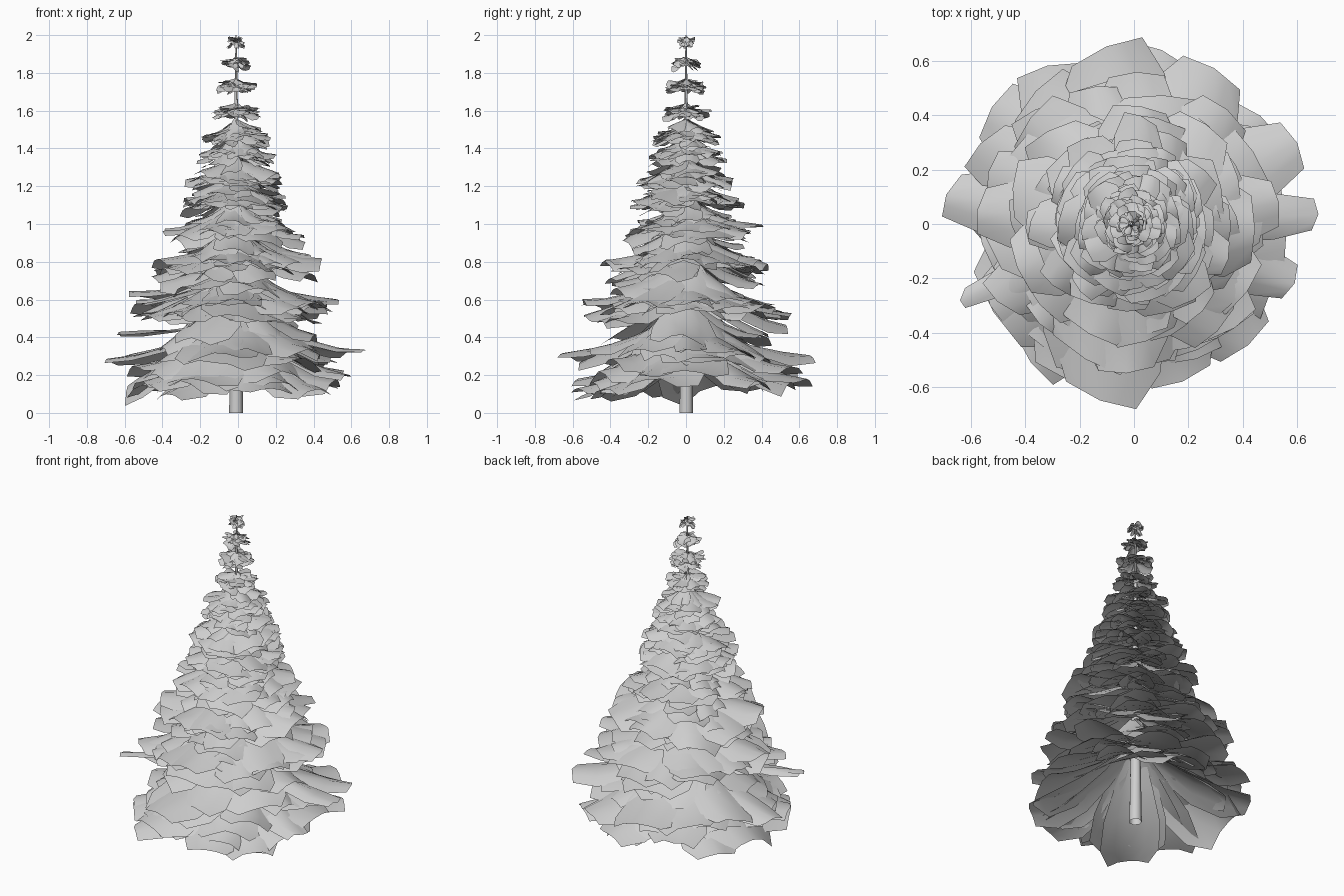
import bpy, bmesh, math, random

if "Cube" in bpy.data.objects:
    bpy.data.objects.remove(bpy.data.objects["Cube"])

random.seed(11)


def material(name, value):
    m = bpy.data.materials.new(name)
    m.diffuse_color = (value, value, value, 1)
    m.use_nodes = True
    m.node_tree.nodes["Principled BSDF"].inputs["Base Color"].default_value = m.diffuse_color
    return m


GREY = material("plain grey", 0.62)
CENTRE_X = -0.01

# Outline of one branch sheet: (distance along, relative half width)
OUTLINE = [(0.0, 0.25), (0.25, 0.65), (0.5, 0.95), (0.78, 1.0), (1.0, 0.68)]
ACROSS = [-1, -0.5, 0, 0.5, 1]


def branch_sheet(bm, azimuth, length, width, z_base, z_tip, curve, arch, twist):
    """Arched, drooping sheet running outwards from the trunk."""
    ca, sa = math.cos(azimuth), math.sin(azimuth)
    skew = random.uniform(-0.06, 0.06)
    rows = []
    for t, w in OUTLINE:
        row = []
        for s in ACROSS:
            r = 0.01 + (length - 0.01) * t - (0.03 * abs(s) + skew * s) * length * t
            side = s * w * width / 2
            z = z_base + (z_tip - z_base) * (1 - (1 - t) ** curve)
            z += -arch * width * w * s * s + twist * side
            z += random.uniform(-0.015, 0.015) * length
            row.append(bm.verts.new((CENTRE_X + ca * r - sa * side,
                                     sa * r + ca * side, z)))
        rows.append(row)
    for a, b in zip(rows, rows[1:]):
        for i in range(len(ACROSS) - 1):
            f = bm.faces.new((a[i], b[i], b[i + 1], a[i + 1]))
            f.smooth = True


def finish(bm, name):
    me = bpy.data.meshes.new(name)
    bm.to_mesh(me)
    bm.free()
    me.materials.append(GREY)
    ob = bpy.data.objects.new(name, me)
    bpy.context.collection.objects.link(ob)


# Layers in a whorl: shortest, longest (share of radius), lift (share of drop)
LAYERS = [(0.86, 1.0, 0.0), (0.7, 0.9, 0.2), (0.52, 0.75, 0.55)]


def whorl(name, z_base, z_rim, spread, radius, count, tilt, extra=()):
    bm = bmesh.new()
    for layer, (lo, hi, lift) in enumerate(LAYERS):
        for i in range(count):
            az = (i + random.uniform(-0.4, 0.4) + 0.4 * layer) * math.tau / count
            length = radius * random.uniform(lo, hi)
            raise_by = lift * (z_base - z_rim)
            branch_sheet(bm, az, length, length * random.uniform(0.5, 0.85),
                         z_base + raise_by + random.uniform(-0.5, 0.5) * spread,
                         z_rim + raise_by + random.uniform(-1, 1) * spread,
                         random.uniform(0.9, 1.8), random.uniform(0.08, 0.22),
                         random.uniform(-tilt, tilt))
    # Individually placed long branches: azimuth, length, width, tip height
    for az, length, width, z_tip in extra:
        branch_sheet(bm, math.radians(az), length, width, z_base, z_tip,
                     1.6, 0.14, random.uniform(-0.1, 0.1))
    finish(bm, name)


# Trunk: slim open-ended taper
bm = bmesh.new()
bmesh.ops.create_cone(bm, cap_ends=False, segments=7, radius1=0.038,
                      radius2=0.003, depth=2.0)
bmesh.ops.translate(bm, verts=bm.verts, vec=(CENTRE_X, 0, 1.0))
for f in bm.faces:
    f.smooth = True
finish(bm, "trunk")

LOW = [(3, .69, .17, .34), (26, .68, .28, .33), (204, .69, .10, .42),
       (171, .69, .24, .28), (-20, .64, .2, .2), (98, .66, .4, .30),
       (-100, .66, .4, .32), (-72, .61, .34, .13), (140, .67, .34, .14),
       (62, .65, .36, .24), (-46, .62, .34, .12), (-126, .63, .34, .10),
       (118, .66, .35, .22), (80, .65, .35, .18), (152, .63, .3, .32),
       (40, .62, .3, .16), (-150, .6, .3, .16), (-112, .62, .4, .18)]
MID = [(8, .55, .25, .6), (175, .57, .25, .64), (88, .56, .3, .53),
       (-92, .55, .3, .6), (-150, .57, .25, .52), (130, .55, .3, .56),
       (50, .55, .3, .57), (-45, .54, .3, .5), (160, .56, .25, .6)]
HIGH = [(85, .40, .18, 1.0), (182, .39, .18, .96), (-20, .38, .18, .94)]

# Whorls from the ground up: base, rim, spread, radius, count, sideways tilt
TIERS = [(.50, .22, .09, .61, 15, .2, LOW),
         (.72, .53, .065, .54, 16, .2, MID),
         (.91, .76, .055, .46, 16, .2),
         (1.07, .95, .05, .37, 16, .2, HIGH),
         (1.19, 1.11, .04, .315, 16, .25),
         (1.31, 1.23, .03, .28, 16, .25),
         (1.42, 1.34, .03, .22, 16, .25),
         (1.51, 1.45, .03, .195, 15, .3),
         (1.61, 1.585, .032, .135, 14, .4),
         (1.745, 1.725, .028, .115, 14, .5),
         (1.865, 1.85, .024, .082, 12, .6),
         (1.97, 1.957, .03, .052, 12, .8)]
for n, tier in enumerate(TIERS, 1):
    whorl(f"branch_whorl_{n:02d}", *tier)
